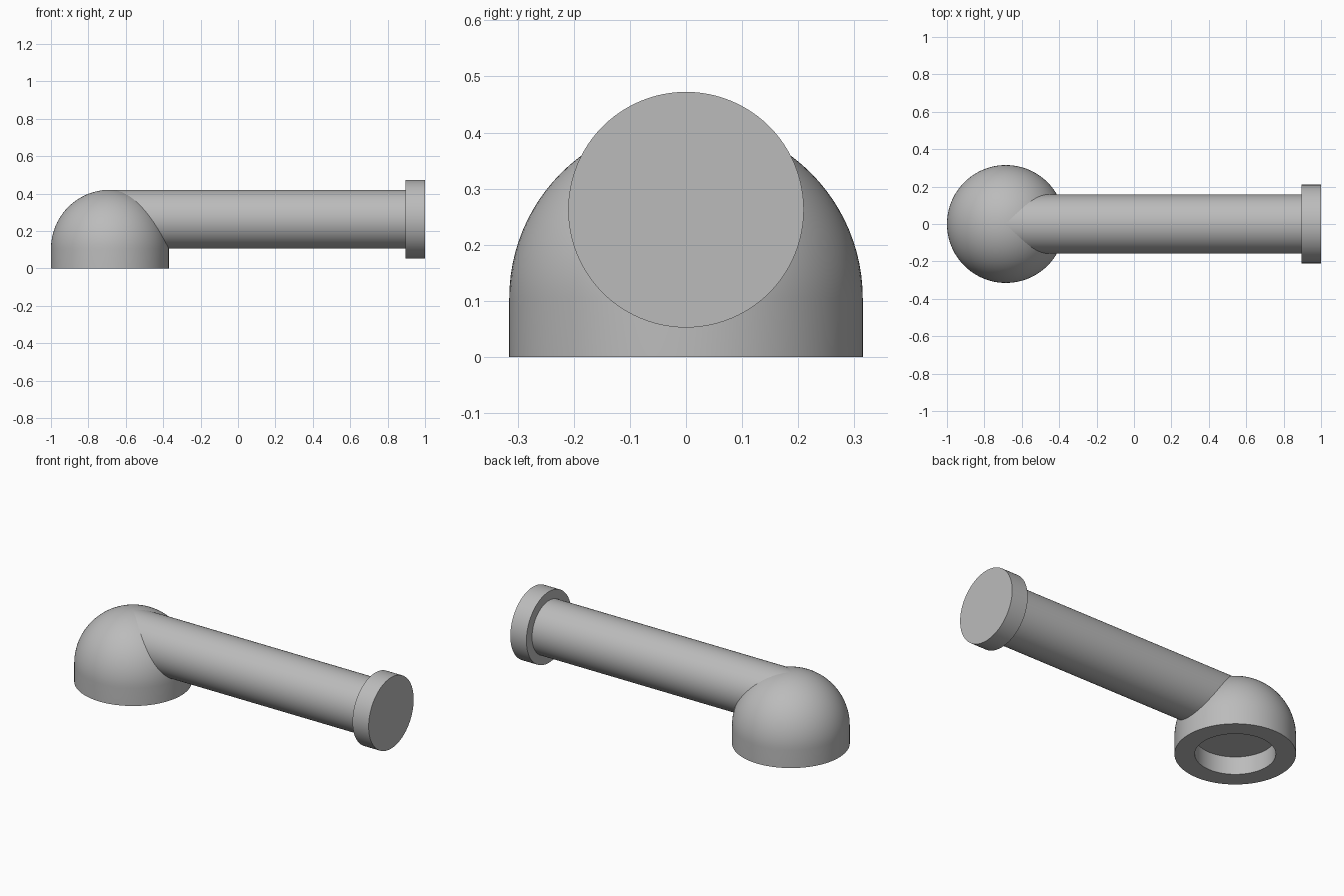
import bpy
import bmesh
from math import pi, sin, cos, radians
from mathutils import Matrix

cube = bpy.data.objects.get("Cube")
if cube:
    bpy.data.objects.remove(cube, do_unlink=True)

SEGMENTS = 96
DOME_X = -0.685
DOME_R = 0.315
BASE_H = 0.105
TUBE_R = 0.1575
TUBE_Z = BASE_H + TUBE_R
FLANGE_R = 0.21

grey = bpy.data.materials.new("light grey")
grey.use_nodes = True
colour = (0.5, 0.5, 0.5, 1)
grey.diffuse_color = colour
grey.node_tree.nodes["Principled BSDF"].inputs["Base Color"].default_value = colour


def lathe(name, profile, matrix):
    """Spin a (radius, height) profile around z, then place it."""
    bm = bmesh.new()
    verts = [bm.verts.new((r, 0, z)) for r, z in profile]
    edges = [bm.edges.new(pair) for pair in zip(verts, verts[1:])]
    bmesh.ops.spin(bm, geom=verts + edges, cent=(0, 0, 0), axis=(0, 0, 1),
                   angle=2 * pi, steps=SEGMENTS, use_merge=True)
    bmesh.ops.remove_doubles(bm, verts=bm.verts, dist=1e-5)
    bmesh.ops.recalc_face_normals(bm, faces=bm.faces)
    bm.transform(matrix)
    mesh = bpy.data.meshes.new(name)
    bm.to_mesh(mesh)
    bm.free()
    mesh.materials.append(grey)
    obj = bpy.data.objects.new(name, mesh)
    bpy.context.collection.objects.link(obj)
    bpy.ops.object.select_all(action="DESELECT")
    obj.select_set(True)
    bpy.context.view_layer.objects.active = obj
    bpy.ops.object.shade_smooth_by_angle(angle=radians(30))
    return obj


# Domed elbow: round socket below, short straight wall, hemisphere on top
steps = 24
arc = [(DOME_R * cos(pi / 2 * i / steps), BASE_H + DOME_R * sin(pi / 2 * i / steps))
       for i in range(steps)]
socket = [(0, BASE_H - 0.001), (FLANGE_R, BASE_H - 0.001), (FLANGE_R, 0), (DOME_R, 0)]
lathe("domed_elbow", socket + arc + [(0, BASE_H + DOME_R)],
      Matrix.Translation((DOME_X, 0, 0)))

# Horizontal tube and its end flange, along +x
sideways = Matrix.Translation((0, 0, TUBE_Z)) @ Matrix.Rotation(pi / 2, 4, "Y")
for name, radius, start, end in (("tube", TUBE_R, DOME_X, 0.9),
                                 ("end_flange", FLANGE_R, 0.895, 1)):
    lathe(name, [(0, start), (radius, start), (radius, end), (0, end)], sideways)
